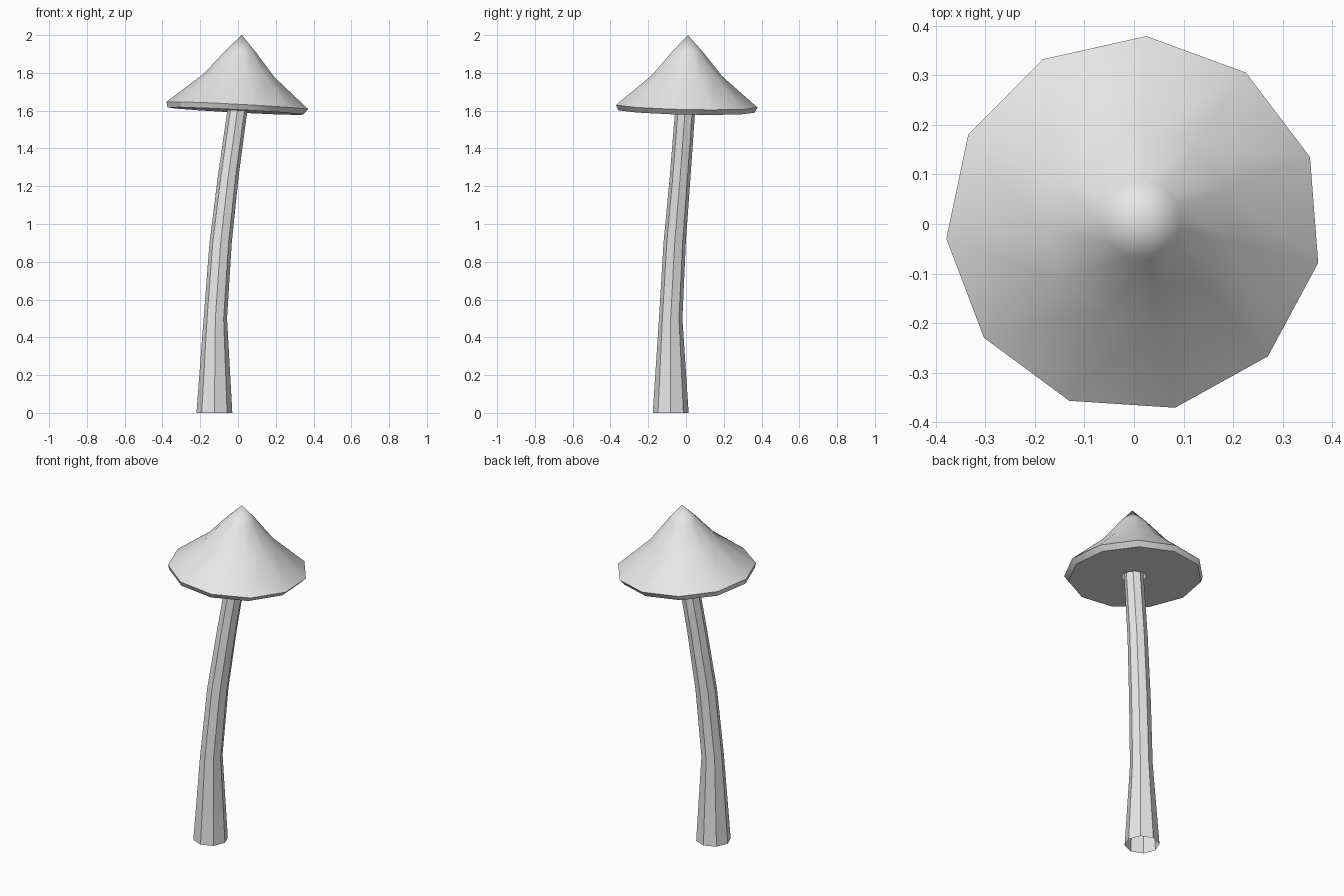
import bpy, bmesh
from math import cos, sin, radians, tau

if "Cube" in bpy.data.objects:
    bpy.data.objects.remove(bpy.data.objects["Cube"])

pale = bpy.data.materials.new("pale_grey")
pale.use_nodes = True
pale.diffuse_color = (0.8, 0.8, 0.8, 1)
pale.node_tree.nodes["Principled BSDF"].inputs["Base Color"].default_value = (0.8, 0.8, 0.8, 1)


def add_ring(bm, sides, start, centre, radius, tilt=(0, 0)):
    """One polygon ring of vertices, on a plane sloped by tilt."""
    cx, cy, cz = centre
    ring = []
    for i in range(sides):
        a = start + tau * i / sides
        dx, dy = radius * cos(a), radius * sin(a)
        ring.append(bm.verts.new((cx + dx, cy + dy, cz + dx * tilt[0] + dy * tilt[1])))
    return ring


def bridge(bm, lower, upper):
    n = len(lower)
    for i in range(n):
        j = (i + 1) % n
        bm.faces.new((lower[i], lower[j], upper[j], upper[i]))


def finish(bm, name):
    mesh = bpy.data.meshes.new(name)
    bm.to_mesh(mesh)
    bm.free()
    obj = bpy.data.objects.new(name, mesh)
    bpy.context.collection.objects.link(obj)
    mesh.materials.append(pale)
    bpy.ops.object.select_all(action='DESELECT')
    obj.select_set(True)
    bpy.context.view_layer.objects.active = obj
    bpy.ops.object.shade_smooth_by_angle(angle=radians(30))
    return obj


# Stem: open eight-sided tube, flared at the foot and bent towards the cap
stem_path = [
    ((-0.125, -0.081, 0), 0.095),
    ((-0.120, -0.081, 0.5), 0.062),
    ((-0.092, -0.060, 0.9), 0.059),
    ((-0.052, -0.031, 1.25), 0.055),
    ((-0.002, -0.004, 1.61), 0.053),
    ((0.000, -0.003, 1.64), 0.053),
]
bm = bmesh.new()
rings = [add_ring(bm, 8, 0, c, r) for c, r in stem_path]
for a, b in zip(rings, rings[1:]):
    bridge(bm, a, b)
finish(bm, "stem")

# Cap: tilted eleven-sided cone with a thin rim and a hole below for the stem
SIDES, START, TILT = 11, radians(20.8), (-0.053, -0.022)
cap_profile = [
    ((0.000, 0.000, 1.598), 0.066),
    ((-0.010, -0.002, 1.598), 0.364),
    ((0.000, 0.000, 1.626), 0.380),
    ((0.008, 0.004, 1.785), 0.190),
    ((0.015, 0.008, 1.915), 0.080),
]
bm = bmesh.new()
rings = [add_ring(bm, SIDES, START, c, r, TILT) for c, r in cap_profile]
for a, b in zip(rings, rings[1:]):
    bridge(bm, a, b)
tip = bm.verts.new((0.02, 0.01, 2))
top = rings[-1]
for i in range(SIDES):
    bm.faces.new((top[i], top[(i + 1) % SIDES], tip))
finish(bm, "cap")
